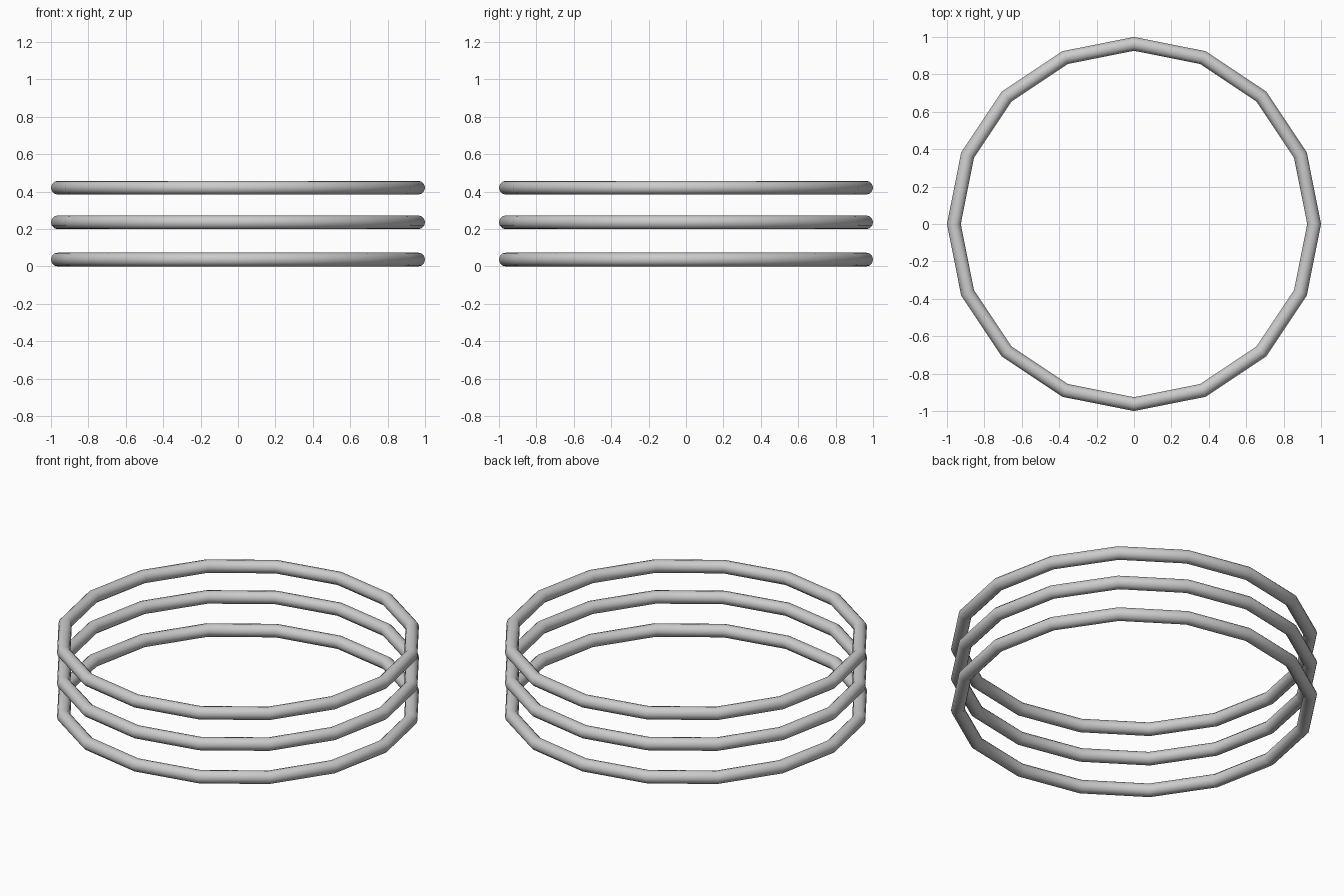
import bpy
import math

if "Cube" in bpy.data.objects:
    bpy.data.objects.remove(bpy.data.objects["Cube"])

TUBE = 0.037          # tube radius
MAJOR = 1.0 - TUBE    # centre-line radius


def ring(name, z):
    bpy.ops.mesh.primitive_torus_add(
        major_segments=16, minor_segments=12,
        major_radius=MAJOR, minor_radius=TUBE, location=(0, 0, z))
    obj = bpy.context.object
    obj.name = name
    bpy.ops.object.shade_smooth_by_angle(angle=math.radians(40))
    return obj


# Three stacked 16-sided hoops
for name, z in (("lower_ring", TUBE), ("middle_ring", 0.236), ("upper_ring", 0.421)):
    ring(name, z)
